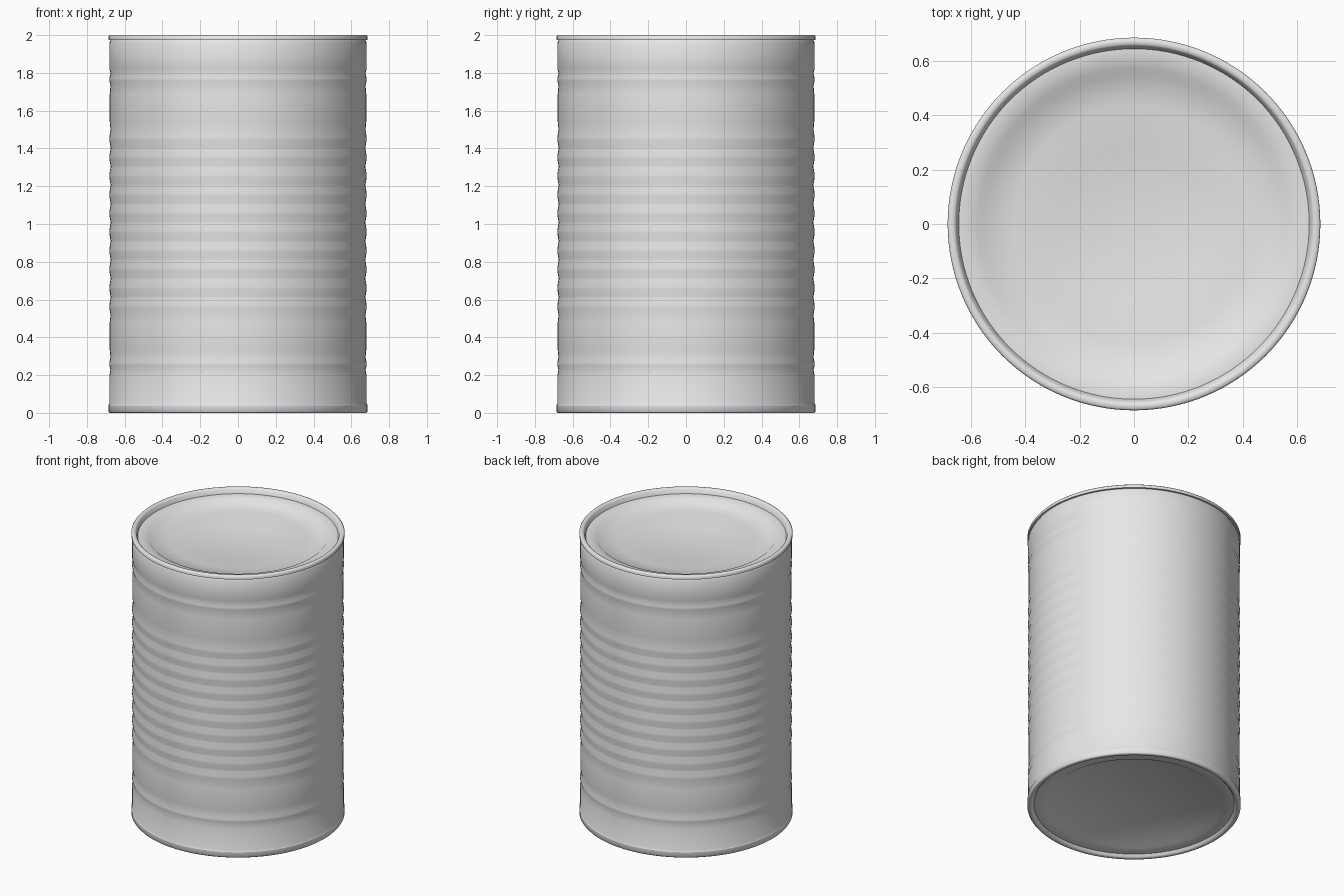
import bpy, bmesh, math

cube = bpy.data.objects.get("Cube")
if cube:
    bpy.data.objects.remove(cube, do_unlink=True)

SEGMENTS = 128
HEIGHT = 2.0
R_WALL = 0.681    # plain ends and ridge crests
R_VALLEY = 0.675  # between the ridges
R_RIM = 0.686

tin = bpy.data.materials.new("tin_grey")
tin.use_nodes = True
tin.diffuse_color = (0.8, 0.8, 0.8, 1)
tin.node_tree.nodes["Principled BSDF"].inputs["Base Color"].default_value = (0.8, 0.8, 0.8, 1)


def lathe(name, profile, cap=None):
    """Revolve (radius, z) points about z; cap closes the 'first' or 'last' ring."""
    bm = bmesh.new()
    rings = []
    for r, z in profile:
        ring = []
        for i in range(SEGMENTS):
            a = math.tau * i / SEGMENTS
            ring.append(bm.verts.new((r * math.cos(a), r * math.sin(a), z)))
        rings.append(ring)
    for low, high in zip(rings, rings[1:]):
        for i in range(SEGMENTS):
            j = (i + 1) % SEGMENTS
            bm.faces.new((low[i], low[j], high[j], high[i]))
    if cap == "first":
        bm.faces.new(rings[0][::-1])
    elif cap == "last":
        bm.faces.new(rings[-1])
    mesh = bpy.data.meshes.new(name)
    bm.to_mesh(mesh)
    bm.free()
    mesh.materials.append(tin)
    obj = bpy.data.objects.new(name, mesh)
    bpy.context.collection.objects.link(obj)
    bpy.ops.object.select_all(action="DESELECT")
    obj.select_set(True)
    bpy.context.view_layer.objects.active = obj
    bpy.ops.object.shade_smooth_by_angle(angle=math.radians(50))
    return obj


def ridge(z, half):
    """One outward bead in the wall."""
    return [(R_VALLEY, z - half), (R_WALL, z - 0.008),
            (R_WALL, z + 0.008), (R_VALLEY, z + half)]


# Wall with ten central beads and one bead near each end
wall = [(R_RIM, 0.04), (R_WALL, 0.05), (R_WALL, 0.2)]
wall += ridge(0.26, 0.032)
wall += [(0.679, 0.33), (0.679, 0.48)]
for k in range(10):
    wall += ridge(0.563 + 0.0988 * k, 0.045)
wall += [(0.679, 1.54), (0.679, 1.69)]
wall += ridge(1.765, 0.032)
wall += [(R_WALL, 1.82), (R_WALL, 1.96), (0.673, 1.975)]
lathe("can_wall", wall)

# Lid: seam rim, sunken panel and three steps down towards the middle
lid = [(0.672, 1.975), (R_RIM, 1.975), (R_RIM, 1.993), (0.68, HEIGHT),
       (0.662, HEIGHT), (0.655, 1.993), (0.645, 1.965), (0.575, 1.965),
       (0.55, 1.94), (0.44, 1.94), (0.38, 1.927), (0.305, 1.927), (0.265, 1.917)]
lathe("top_lid", lid, cap="last")

# Base: seam rim and sunken panel with a single step
base = [(0.55, 0.035), (0.575, 0.02), (0.645, 0.02), (0.655, 0.006),
        (0.662, 0), (0.68, 0), (R_RIM, 0.007), (R_RIM, 0.04)]
lathe("bottom_lid", base, cap="first")
